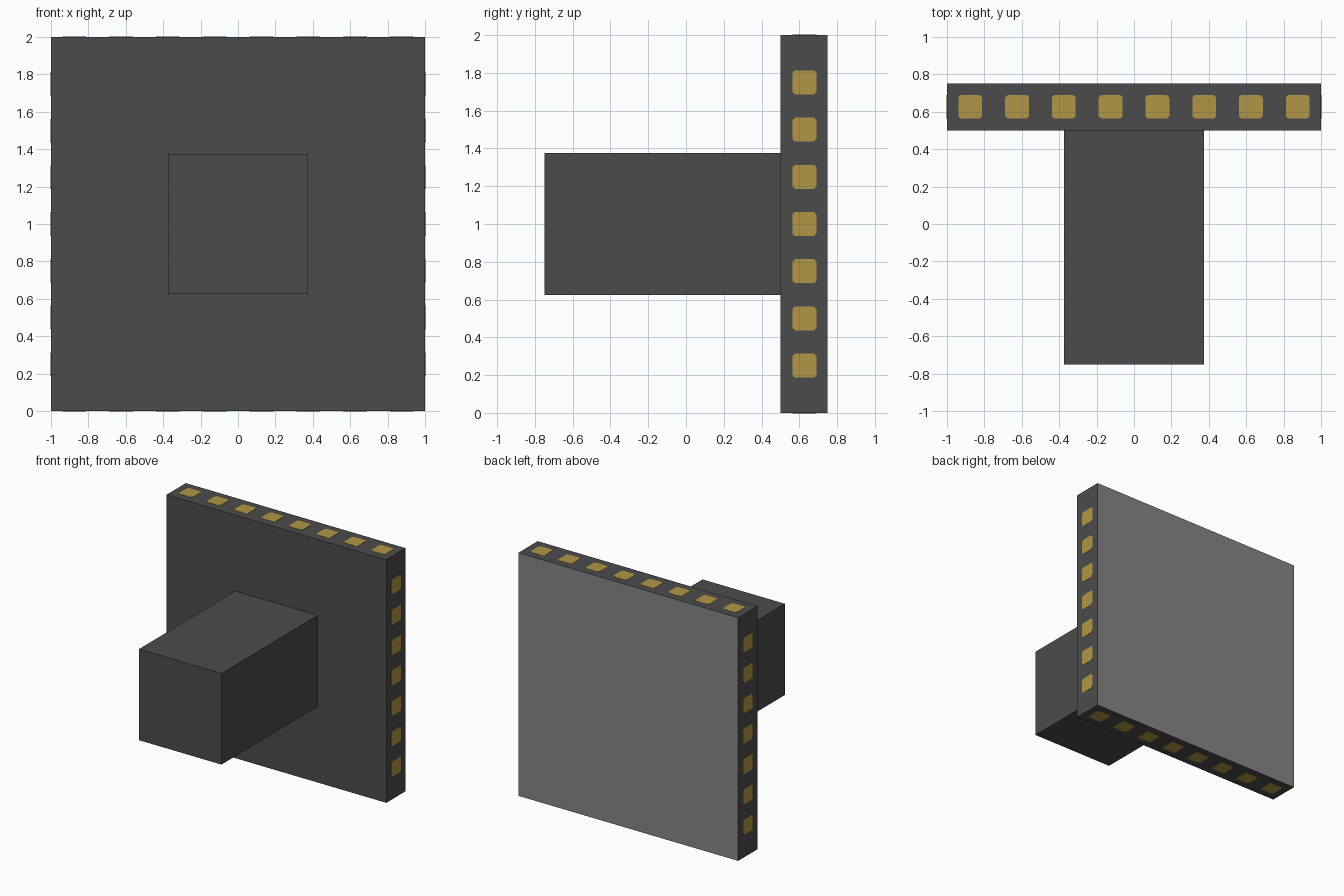
import bpy, bmesh
from mathutils import Vector

if "Cube" in bpy.data.objects:
    bpy.data.objects.remove(bpy.data.objects["Cube"])


def material(name, rgb):
    m = bpy.data.materials.new(name)
    m.diffuse_color = (*rgb, 1.0)
    m.use_nodes = True
    m.node_tree.nodes["Principled BSDF"].inputs["Base Color"].default_value = m.diffuse_color
    return m


DARK = material("dark_grey", (0.071, 0.071, 0.071))
LIGHT = material("light_grey", (0.238, 0.238, 0.238))
GOLD = material("gold", (0.44, 0.306, 0.061))


def finish(name, bm, mats):
    me = bpy.data.meshes.new(name)
    bm.normal_update()
    bm.to_mesh(me)
    bm.free()
    for m in mats:
        me.materials.append(m)
    ob = bpy.data.objects.new(name, me)
    bpy.context.collection.objects.link(ob)
    return ob


def box(name, lo, hi, mats):
    bm = bmesh.new()
    bmesh.ops.create_cube(bm, size=1)
    lo, hi = Vector(lo), Vector(hi)
    for v in bm.verts:
        v.co = (lo + hi) / 2 + v.co * (hi - lo)
    bm.normal_update()
    # the back face takes the second colour, if there is one
    if len(mats) > 1:
        for f in bm.faces:
            f.material_index = int(f.normal.y > 0.9)
    return finish(name, bm, mats)


# Square panel with a lighter back, and the block on its front
box("panel", (-1, 0.5, 0), (1, 0.75, 2), [DARK, LIGHT])
box("front_block", (-0.375, -0.75, 0.625), (0.375, 0.5, 1.375), [DARK])


def contact_row(name, normal, along, centres):
    """Thin clipped-corner squares lying on one rim of the panel."""
    n, a, y = Vector(normal), Vector(along), Vector((0, 1, 0))
    h, c, t = 0.0635, 0.05, 0.002
    outline = [(h, -c), (h, c), (c, h), (-c, h), (-h, c), (-h, -c), (-c, -h), (c, -h)]
    bm = bmesh.new()
    for s in centres:
        mid = Vector((0, 0.627, 1)) + n + a * s
        low = [bm.verts.new(mid + a * u + y * v) for u, v in outline]
        top = [bm.verts.new(w.co + n * t) for w in low]
        bm.faces.new(top)
        for i in range(8):
            j = (i + 1) % 8
            bm.faces.new((low[i], low[j], top[j], top[i]))
        bm.faces.new(low[::-1])
    bmesh.ops.recalc_face_normals(bm, faces=bm.faces)
    return finish(name, bm, [GOLD])


# Gold contacts: eight on top and bottom, seven on each side
eight = [-0.875 + 0.25 * i for i in range(8)]
seven = [-0.75 + 0.25 * i for i in range(7)]
for sign, top_name, side_name in ((1, "top_contacts", "right_contacts"),
                                  (-1, "bottom_contacts", "left_contacts")):
    contact_row(top_name, (0, 0, sign), (1, 0, 0), eight)
    contact_row(side_name, (sign, 0, 0), (0, 0, 1), seven)
